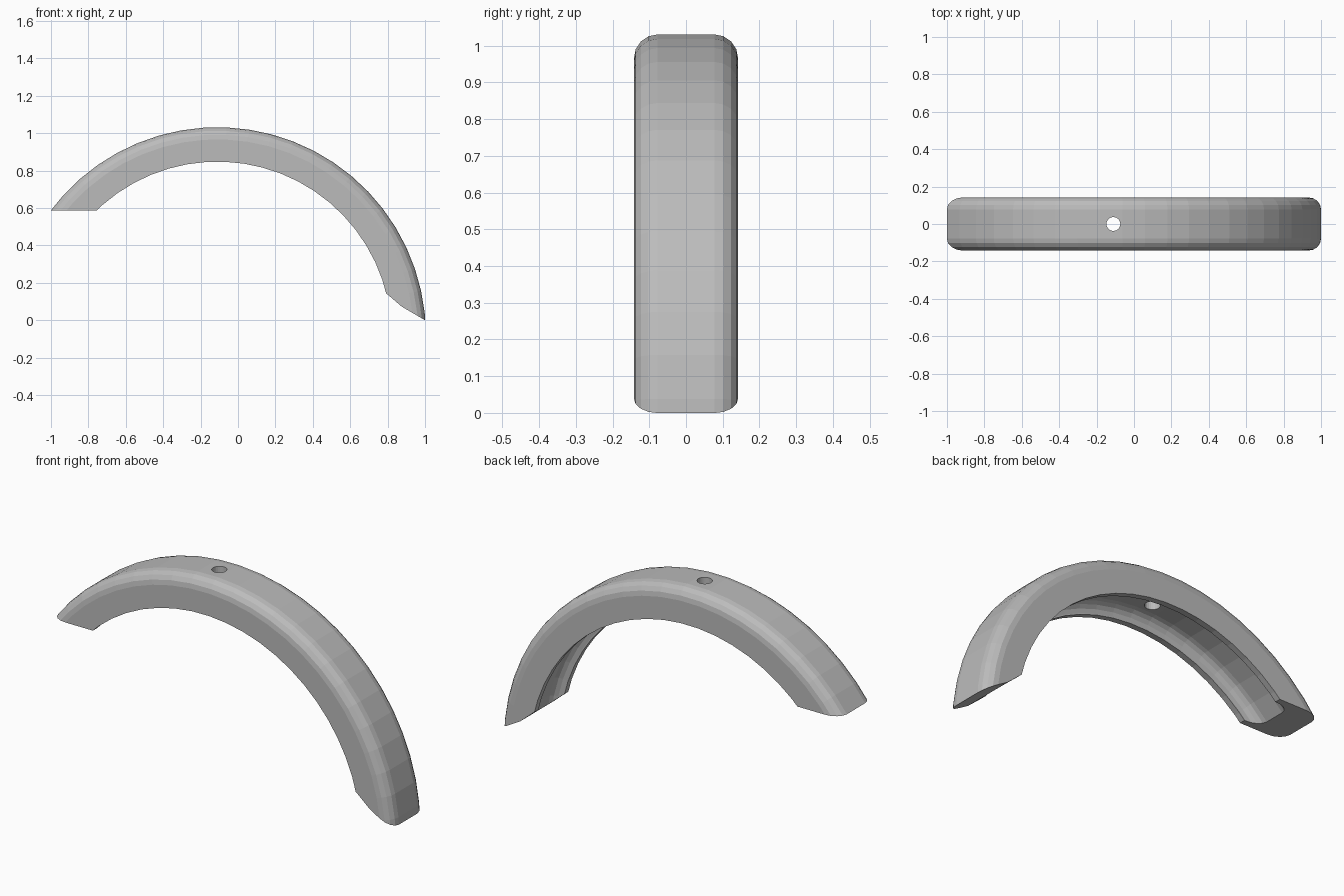
import bpy, bmesh, math
from mathutils import Vector, Matrix

if "Cube" in bpy.data.objects:
    bpy.data.objects.remove(bpy.data.objects["Cube"], do_unlink=True)

CENTRE = Vector((-0.11, 0, -0.083))   # centre of the arch
R_OUT, R_IN, R_CHANNEL = 1.115, 0.931, 0.992

grey = bpy.data.materials.new("grey")
grey.use_nodes = True
grey.diffuse_color = (0.5, 0.5, 0.5, 1)
grey.node_tree.nodes["Principled BSDF"].inputs["Base Color"].default_value = (0.5, 0.5, 0.5, 1)


def make_object(name, bm):
    bmesh.ops.recalc_face_normals(bm, faces=bm.faces)
    mesh = bpy.data.meshes.new(name)
    bm.to_mesh(mesh)
    bm.free()
    mesh.materials.append(grey)
    obj = bpy.data.objects.new(name, mesh)
    bpy.context.collection.objects.link(obj)
    return obj


def rounded_side(half_width, r_low, r_top, bevel, steps=4):
    """Half a section: up the wall and round the shoulder, as (y, radius)."""
    pts = [(half_width, r_low)]
    for i in range(steps + 1):
        a = math.radians(90) * i / steps
        pts.append((half_width - bevel + bevel * math.cos(a),
                    r_top - bevel + bevel * math.sin(a)))
    return pts


def mirrored(side):
    return side + [(-y, r) for y, r in reversed(side)]


# Hollow channel section swept round the arch
outer = mirrored(rounded_side(0.142, R_IN, R_OUT, 0.065))
inner = mirrored(rounded_side(0.11, R_IN, R_CHANNEL, 0.055))
bm = bmesh.new()
verts = [bm.verts.new(CENTRE + Vector((r, y, 0))) for y, r in outer + inner[::-1]]
section = bm.faces.new(verts)
bmesh.ops.duplicate(bm, geom=[section])   # stays behind as the starting end cap
bmesh.ops.spin(bm, geom=[section] + list(section.edges) + verts, cent=CENTRE,
               axis=(0, -1, 0), angle=math.radians(150), steps=24)
bmesh.ops.remove_doubles(bm, verts=bm.verts, dist=0.0001)
fender = make_object("fender", bm)


def prism(name, outline):
    """Cutter with an x-z outline, running through the whole width."""
    bm = bmesh.new()
    face = bm.faces.new([bm.verts.new((x, -0.3, z)) for x, z in outline])
    new = bmesh.ops.extrude_face_region(bm, geom=[face])["geom"]
    bmesh.ops.translate(bm, vec=(0, 0.6, 0),
                        verts=[v for v in new if isinstance(v, bmesh.types.BMVert)])
    return make_object(name, bm)


# Level trim at one end, curved trim at the other, bolt hole in the crown
level_trim = prism("level_trim_cutter", [(-1.4, 0.2), (-0.5, 0.2), (-0.5, 0.587), (-1.4, 0.587)])
curved_trim = prism("curved_trim_cutter", [(0.5, -0.4), (1.3, -0.4), (1.3, -0.17), (1, 0),
                                           (0.875, 0.073), (0.785, 0.15), (0.5, 0.45)])
bm = bmesh.new()
bmesh.ops.create_cone(bm, cap_ends=True, segments=24, radius1=0.037, radius2=0.037, depth=0.6,
                      matrix=Matrix.Translation((CENTRE.x, 0, 1)))
bolt_hole = make_object("bolt_hole_cutter", bm)

for cutter in (level_trim, curved_trim, bolt_hole):
    cutter.hide_render = True
    cutter.hide_set(True)
    cutter.display_type = 'WIRE'
    mod = fender.modifiers.new(cutter.name, 'BOOLEAN')
    mod.object = cutter
    mod.operation = 'DIFFERENCE'
    mod.solver = 'EXACT'
